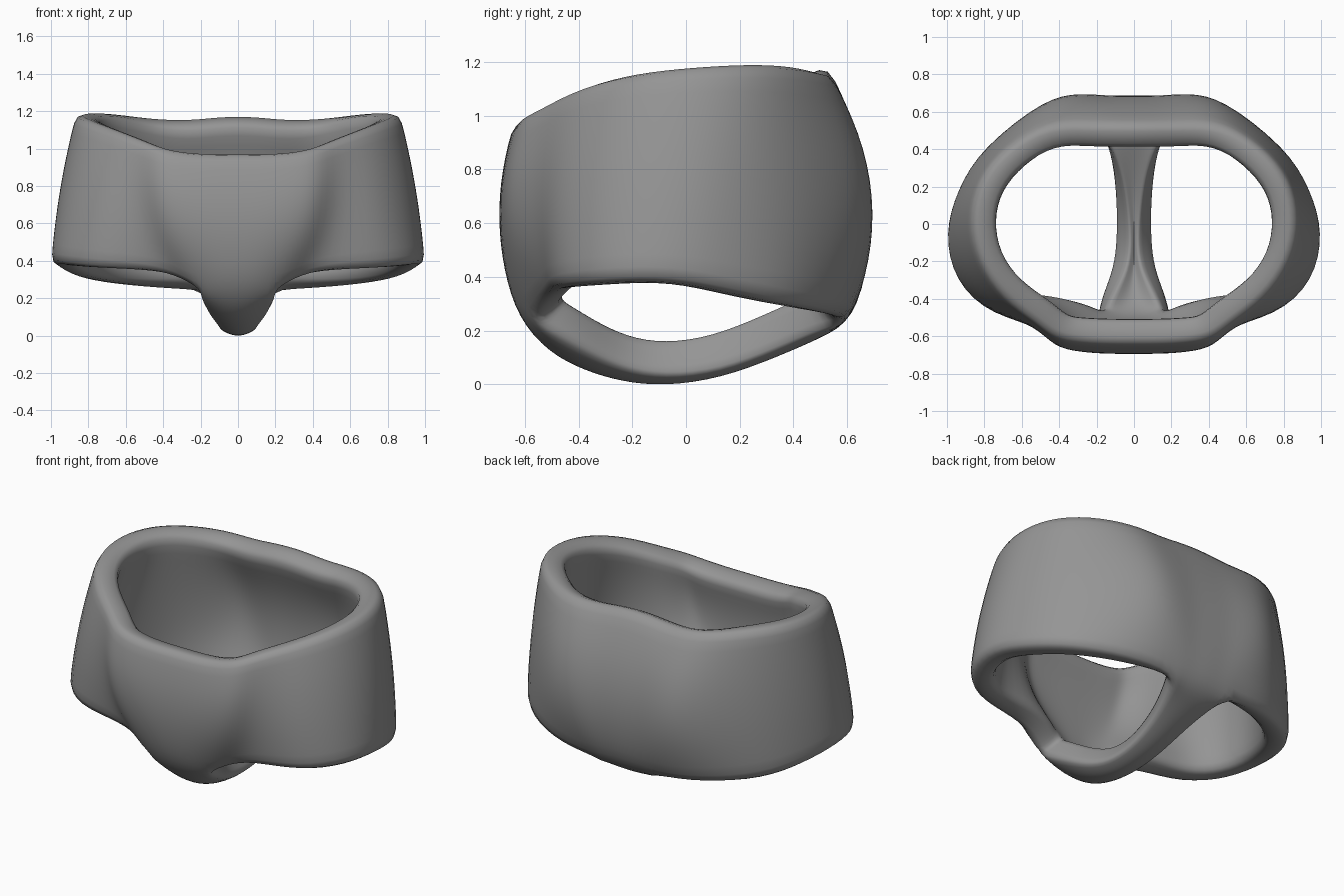
import bpy
import bmesh
import math
from mathutils import Vector

default = bpy.data.objects.get("Cube")
if default:
    bpy.data.objects.remove(default, do_unlink=True)

WALL = 0.15
ROWS = 5

# Half of the band, front centre to back centre:
# waist x, y, z, middle x, y, hem x, y, z
HALF = [
    (0, -.64, .98, 0, -.7, 0, -.63, .25),
    (.16, -.64, .98, .14, -.7, .1, -.62, .24),
    (.3, -.63, .99, .29, -.69, .21, -.57, .23),
    (.42, -.61, 1.01, .42, -.66, .3, -.53, .29),
    (.52, -.53, 1.05, .52, -.55, .45, -.51, .34),
    (.7, -.4, 1.12, .74, -.49, .76, -.5, .36),
    (.84, -.2, 1.17, .92, -.27, .97, -.31, .385),
    (.88, .03, 1.19, .97, -.01, 1.02, -.05, .39),
    (.83, .25, 1.2, .91, .21, .95, .18, .34),
    (.68, .42, 1.195, .76, .44, .82, .41, .29),
    (.46, .54, 1.17, .47, .68, .52, .58, .25),
    (.25, .53, 1.17, .3, .71, .2, .61, .22),
    (.12, .53, 1.185, .15, .69, .09, .62, .23),
    (0, .53, 1.19, 0, .69, 0, .63, .24),
]

# Crotch strap stations: y, underside z, half width, rise of the edges
STRAP = [(-.51, .11, .21, .09), (-.38, .045, .18, .09), (-.24, .005, .12, .06),
         (-.08, -.01, .1, .04), (.13, .02, .1, .03), (.34, .1, .12, .03),
         (.5, .17, .17, .03)]


def column_point(col, t):
    """Point on a curve through the waist, middle and hem of one column."""
    waist, hem = Vector(col[:3]), Vector(col[5:])
    middle = Vector((col[3], col[4], (waist.z + hem.z) / 2))
    return (waist * (1 - t) * (1 - 2 * t) + middle * 4 * t * (1 - t)
            + hem * t * (2 * t - 1))


def mirrored(col):
    return (-col[0], col[1], col[2], -col[3], col[4], -col[5], col[6], col[7])


# Band around the hips
columns = HALF + [mirrored(c) for c in reversed(HALF[1:-1])]
count = len(columns)
bm = bmesh.new()
grid = [[bm.verts.new(column_point(c, r / (ROWS - 1))) for r in range(ROWS)]
        for c in columns]
for i in range(count):
    a, b = grid[i], grid[(i + 1) % count]
    for r in range(ROWS - 1):
        bm.faces.new((a[r], a[r + 1], b[r + 1], b[r]))

# Crotch strap joining the front and back hems
back = len(HALF) - 1
lines = [[grid[k % count][-1] for k in range(-2, 3)]]
for y, z, width, rise in STRAP:
    lines.append([bm.verts.new((width * s / 2, y, z + rise * (s / 2) ** 2))
                  for s in range(-2, 3)])
lines.append([grid[back - s][-1] for s in range(-2, 3)])
for a, b in zip(lines, lines[1:]):
    for s in range(4):
        bm.faces.new((a[s], b[s], b[s + 1], a[s + 1]))
bmesh.ops.recalc_face_normals(bm, faces=bm.faces)
if sum(f.normal.dot(f.calc_center_median() - Vector((0, 0, .6))) for f in bm.faces) < 0:
    bmesh.ops.reverse_faces(bm, faces=bm.faces)

mesh = bpy.data.meshes.new("briefs")
bm.to_mesh(mesh)
bm.free()
briefs = bpy.data.objects.new("briefs", mesh)
bpy.context.collection.objects.link(briefs)

# Thick wall with softly rounded waist and hems
wall = briefs.modifiers.new("wall", "SOLIDIFY")
wall.thickness = WALL
wall.offset = -1
wall.edge_crease_outer = wall.edge_crease_inner = 0.32
smooth = briefs.modifiers.new("smooth", "SUBSURF")
smooth.levels = smooth.render_levels = 2

# Cloth colour
cloth = bpy.data.materials.new("grey cloth")
cloth.use_nodes = True
grey = (0.3, 0.3, 0.3, 1)
cloth.diffuse_color = grey
cloth.node_tree.nodes["Principled BSDF"].inputs["Base Color"].default_value = grey
mesh.materials.append(cloth)

bpy.context.view_layer.objects.active = briefs
briefs.select_set(True)
bpy.ops.object.shade_smooth_by_angle(angle=math.radians(60))
